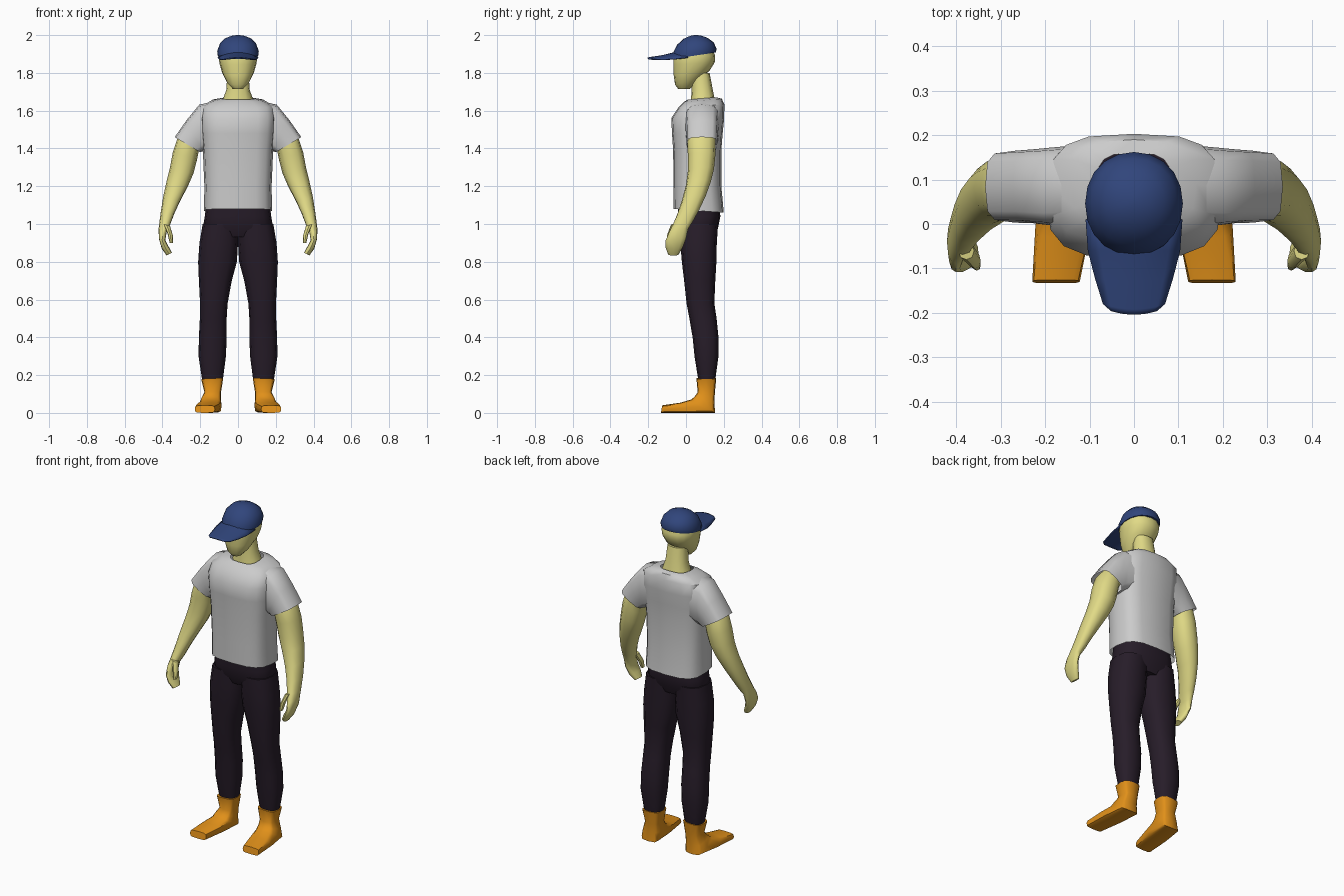
import bpy, bmesh, math


def material(name, rgb):
    m = bpy.data.materials.new(name)
    m.diffuse_color = (*rgb, 1)
    return m


SKIN = material("skin", (0.75, 0.70, 0.24))
BLUE = material("cap_blue", (0.03, 0.06, 0.20))
DARK = material("trouser_dark", (0.02, 0.012, 0.022))
TAN = material("shoe_orange", (0.75, 0.28, 0.01))


def finish(name, bm, mat, mirror, angle):
    bmesh.ops.recalc_face_normals(bm, faces=bm.faces)
    mesh = bpy.data.meshes.new(name)
    bm.to_mesh(mesh)
    bm.free()
    ob = bpy.data.objects.new(name, mesh)
    bpy.context.collection.objects.link(ob)
    if mat:
        mesh.materials.append(mat)
    if mirror:
        ob.modifiers.new("mirror", "MIRROR")
    bpy.ops.object.select_all(action='DESELECT')
    ob.select_set(True)
    bpy.context.view_layer.objects.active = ob
    bpy.ops.object.shade_smooth_by_angle(angle=math.radians(angle))
    return ob


def loft(name, rings, mat=None, n=12, p=0.85, mirror=False, caps=True, angle=45):
    """Ring = (x0, z0, x1, z1, y_front, y_back, tilt): rounded section between two side points."""
    bm = bmesh.new()
    rows = []
    for x0, z0, x1, z1, y0, y1, t in rings:
        row = []
        for i in range(n):
            a = 2 * math.pi * i / n
            c, s = (math.copysign(abs(v) ** p, v) if abs(v) > 1e-6 else 0
                    for v in (math.cos(a), math.sin(a)))
            row.append(bm.verts.new(((x0 + x1) / 2 + (x0 - x1) / 2 * c,
                                     (y0 + y1) / 2 + (y1 - y0) / 2 * s,
                                     (z0 + z1) / 2 + (z0 - z1) / 2 * c + t * s)))
        rows.append(row)
    for r, q in zip(rows, rows[1:]):
        for i in range(n):
            j = (i + 1) % n
            bm.faces.new((r[i], r[j], q[j], q[i]))
    if caps:
        bm.faces.new(rows[0])
        bm.faces.new(rows[-1])
    return finish(name, bm, mat, mirror, angle)


def column(rows):
    """Rings centred on x = 0 from (half width, z, y_front, y_back, tilt)."""
    return [(w, z, -w, z, y0, y1, t) for w, z, y0, y1, t in rows]


# Shirt body and sleeves
loft("shirt_body", column([
    (0.180, 1.07, -0.065, 0.200, -0.010), (0.178, 1.20, -0.066, 0.187, 0),
    (0.186, 1.39, -0.068, 0.187, 0), (0.195, 1.48, -0.074, 0.194, 0),
    (0.198, 1.56, -0.078, 0.202, 0), (0.190, 1.625, -0.040, 0.203, 0.008),
    (0.140, 1.655, -0.010, 0.190, 0.008), (0.085, 1.665, 0.010, 0.160, 0.006)]),
    n=16, p=0.65, caps=False)
loft("shirt_sleeve", [
    (0.10, 1.655, 0.10, 1.42, 0.0, 0.18, 0), (0.205, 1.632, 0.17, 1.39, -0.003, 0.172, 0),
    (0.272, 1.55, 0.185, 1.385, 0.002, 0.168, 0), (0.335, 1.46, 0.20, 1.38, 0.003, 0.165, 0)],
    p=0.55, mirror=True, caps=False)

# Arm with hand, and thumb
loft("arm", [
    (0.250, 1.54, 0.170, 1.47, 0.02, 0.15, 0),
    (0.318, 1.46, 0.205, 1.40, 0.007, 0.157, 0),
    (0.345, 1.38, 0.217, 1.34, 0.010, 0.155, 0),
    (0.360, 1.30, 0.235, 1.27, 0.010, 0.148, 0.005),
    (0.377, 1.23, 0.265, 1.20, 0.000, 0.132, 0.01),
    (0.395, 1.15, 0.302, 1.13, -0.020, 0.105, 0.01),
    (0.408, 1.07, 0.335, 1.06, -0.045, 0.070, 0.01),
    (0.416, 1.01, 0.358, 1.00, -0.070, 0.037, 0.01),
    (0.421, 0.97, 0.377, 0.96, -0.090, 0.012, 0.01),
    (0.418, 0.92, 0.385, 0.915, -0.108, 0.000, 0.005),
    (0.404, 0.87, 0.367, 0.88, -0.108, -0.018, 0),
    (0.378, 0.833, 0.350, 0.848, -0.095, -0.038, 0)], SKIN, mirror=True)
loft("thumb", [
    (0.395, 1.00, 0.360, 0.99, -0.080, -0.040, 0),
    (0.372, 0.945, 0.345, 0.94, -0.100, -0.065, 0),
    (0.362, 0.90, 0.345, 0.90, -0.105, -0.080, 0)], SKIN, n=8, mirror=True)

# Head and neck
loft("head", column([
    (0.028, 1.716, -0.042, 0.020, 0), (0.060, 1.752, -0.058, 0.075, 0.015),
    (0.084, 1.80, -0.065, 0.125, 0.012), (0.098, 1.85, -0.067, 0.152, 0.005),
    (0.103, 1.89, -0.067, 0.155, 0), (0.09, 1.94, -0.045, 0.135, 0)]), SKIN, n=16, p=0.9)
loft("neck", column([
    (0.085, 1.645, 0.025, 0.155, 0), (0.062, 1.71, 0.030, 0.142, 0),
    (0.056, 1.80, 0.030, 0.125, 0)]), SKIN)

# Cap crown and arched brim
loft("cap_crown", column([
    (0.107, 1.891, -0.072, 0.158, 0.017), (0.110, 1.915, -0.070, 0.162, 0.012),
    (0.096, 1.955, -0.047, 0.147, 0.006), (0.068, 1.983, -0.012, 0.115, 0.002),
    (0.035, 1.996, 0.022, 0.085, 0), (0.008, 2.0, 0.045, 0.062, 0)]),
    BLUE, n=20, p=0.95, angle=60)
bm = bmesh.new()
brim = []
for y, w, zc, ze, bow in [(-0.204, 0.052, 1.881, 1.876, 0.008), (-0.192, 0.070, 1.884, 1.875, 0.012),
                          (-0.13, 0.088, 1.893, 1.873, 0.008), (-0.06, 0.104, 1.910, 1.876, 0),
                          (0.01, 0.109, 1.925, 1.884, 0)]:
    brim.append([bm.verts.new((w * k / 4, y + bow * (k / 4) ** 2, zc + (ze - zc) * (k / 4) ** 2))
                 for k in range(-4, 5)])
for r, q in zip(brim, brim[1:]):
    for i in range(8):
        bm.faces.new((r[i], r[i + 1], q[i + 1], q[i]))
ob = finish("cap_brim", bm, BLUE, False, 60)
solid = ob.modifiers.new("thickness", "SOLIDIFY")
solid.thickness = 0.006

# Trousers: pelvis and legs
loft("trouser_seat", column([
    (0.165, 1.13, -0.045, 0.175, 0), (0.176, 1.04, -0.042, 0.182, 0),
    (0.186, 0.98, -0.034, 0.170, 0), (0.150, 0.93, -0.010, 0.150, 0)]), DARK, n=16, p=0.75)
legs = [(0.190, 0.080, 0.175, 0.065, 0.155), (0.209, 0.064, 0.30, 0.045, 0.172),
        (0.207, 0.060, 0.40, 0.035, 0.172), (0.202, 0.060, 0.50, 0.018, 0.162),
        (0.201, 0.055, 0.58, 0.003, 0.150), (0.207, 0.033, 0.70, -0.010, 0.155),
        (0.211, 0.006, 0.80, -0.022, 0.161), (0.204, 0.000, 0.90, -0.030, 0.163),
        (0.187, 0.000, 1.00, -0.034, 0.170)]
loft("trouser_leg", [(a, z, b, z, y0, y1, 0) for a, b, z, y0, y1 in legs],
     DARK, mirror=True, p=0.8)

# Ankle boots: rings swing from the level cuff to the upright toe
loft("shoe", [
    (0.195, 0.180, 0.078, 0.185, 0.055, 0.160, 0),
    (0.178, 0.110, 0.090, 0.110, 0.062, 0.153, 0),
    (0.196, 0.070, 0.090, 0.070, 0.045, 0.150, -0.015),
    (0.205, 0.035, 0.087, 0.035, 0.025, 0.154, -0.035),
    (0.222, 0.027, 0.097, 0.027, -0.030, 0.020, -0.027),
    (0.229, 0.020, 0.122, 0.020, -0.126, -0.133, -0.020)],
    TAN, p=0.5, mirror=True, angle=50)
